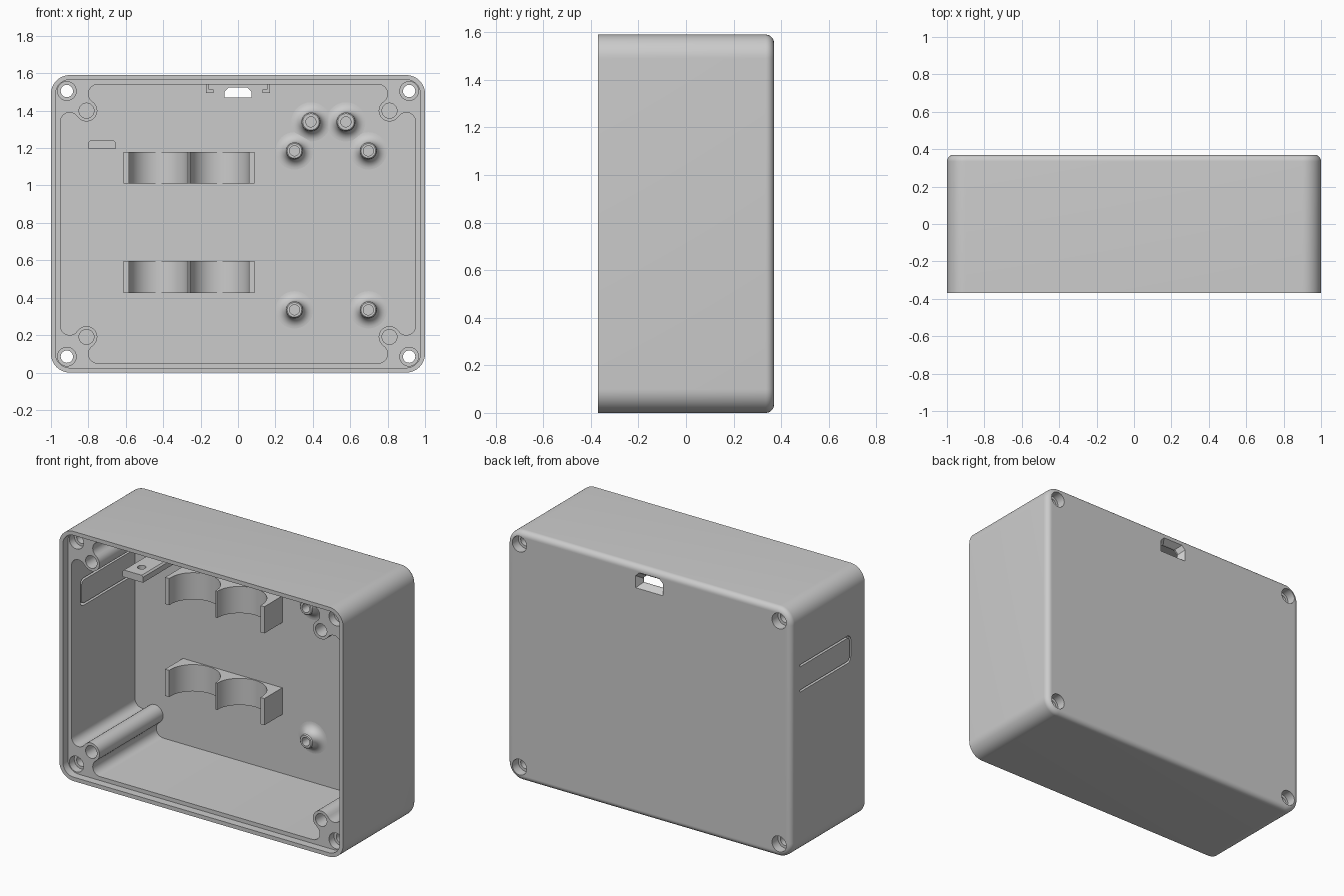
import bpy, bmesh
from math import sin, cos, pi, radians

cube = bpy.data.objects.get("Cube")
if cube:
    bpy.data.objects.remove(cube, do_unlink=True)

grey = bpy.data.materials.new("light_grey_plastic")
grey.use_nodes = True
GREY = (0.6, 0.6, 0.6, 1)
grey.diffuse_color = GREY
grey.node_tree.nodes["Principled BSDF"].inputs["Base Color"].default_value = GREY

HALF_W, HEIGHT, FRONT, BACK, WALL = 1.0, 1.59, -0.37, 0.37, 0.05
FLOOR = BACK - WALL
MID = HEIGHT / 2


def loft(name, rings):
    """Skin a list of equal-length 3D rings and cap both ends."""
    bm = bmesh.new()
    vs = [[bm.verts.new(p) for p in ring] for ring in rings]
    n = len(rings[0])
    for a, b in zip(vs, vs[1:]):
        for i in range(n):
            j = (i + 1) % n
            bm.faces.new((a[i], a[j], b[j], b[i]))
    bm.faces.new(vs[0])
    bm.faces.new(vs[-1][::-1])
    bmesh.ops.recalc_face_normals(bm, faces=bm.faces)
    me = bpy.data.meshes.new(name)
    bm.to_mesh(me)
    bm.free()
    me.materials.append(grey)
    ob = bpy.data.objects.new(name, me)
    bpy.context.collection.objects.link(ob)
    return ob


def at_y(pts, y):
    return [(x, y, z) for x, z in pts]


def prism(name, pts, y0, y1):
    return loft(name, [at_y(pts, y0), at_y(pts, y1)])


def arc(cx, cz, r, a0, a1, n=10):
    angles = [radians(a0 + (a1 - a0) * i / n) for i in range(n + 1)]
    return [(cx + r * cos(a), cz + r * sin(a)) for a in angles]


def circle(cx, cz, r, n=32):
    return arc(cx, cz, r, 0, 360, n)[:-1]


def turned(name, cx, cz, profile):
    """Turned part along y from (radius, y) pairs."""
    return loft(name, [at_y(circle(cx, cz, r), y) for r, y in profile])


def rounded_rect(inset, radius=0.1):
    r = radius - inset
    dx, dz = HALF_W - radius, MID - radius
    pts = []
    for sx, sz, a in ((1, 1, 0), (-1, 1, 90), (-1, -1, 180), (1, -1, 270)):
        pts += arc(sx * dx, MID + sz * dz, r, a, a + 90, 12)
    return pts


def rect(x0, x1, z0, z1):
    return [(x0, z0), (x1, z0), (x1, z1), (x0, z1)]


def cut(target, cutters):
    for c in cutters:
        c.hide_render = True
        m = target.modifiers.new("cut", 'BOOLEAN')
        m.operation, m.solver, m.object = 'DIFFERENCE', 'EXACT', c
        bpy.context.view_layer.objects.active = target
        bpy.ops.object.modifier_apply(modifier=m.name)
        bpy.data.objects.remove(c, do_unlink=True)


parts = []

# Outer body with a rounded back edge
ROUND = 0.035
rings = [at_y(rounded_rect(0), FRONT)]
for u, v in arc(0, 0, ROUND, 0, 90, 8):
    rings.append(at_y(rounded_rect(ROUND - u), BACK - ROUND + v))
body = loft("enclosure_body", rings)
parts.append(body)

# Cavity outline, flowing round a screw post in each corner
quarter = (arc(0.25, 0.10, 0.05, 270, 123.7) + arc(0.19, 0.19, 0.058, -56.3, 146.3, 14)
           + arc(0.10, 0.25, 0.05, -33.7, -180))
outline = []
for sx, sz in ((1, 1), (1, -1), (-1, -1), (-1, 1)):
    q = [(sx * (HALF_W - u), MID + sz * (MID - v)) for u, v in quarter]
    outline += q if sx == sz else q[::-1]
LEDGE = FRONT + 0.05
cutters = [prism("lip_cutter", rounded_rect(0.025), FRONT - 0.1, LEDGE),
           prism("cavity_cutter", outline, FRONT - 0.05, FLOOR)]

# Corner screw holes, counterbores and lid screw holes
for sx in (-1, 1):
    for sz in (-1, 1):
        x, z = sx * 0.915, MID + sz * 0.71
        cutters += [
            turned("hole_cutter", x, z, [(0.033, -0.5), (0.033, 0.5)]),
            turned("counterbore_cutter", x, z, [(0.05, BACK - 0.06), (0.05, 0.5)]),
            turned("pocket_cutter", x, z, [(0.05, -0.5), (0.05, LEDGE + 0.05)]),
            turned("lid_hole_cutter", sx * 0.81, MID + sz * 0.605,
                   [(0.04, -0.5), (0.04, 0.0)])]


# Port opening, flared towards the back
def port(g):
    w, lo, hi, c = 0.072 + g, 1.47 - g, 1.525 + g, 0.025
    return [(-w, lo), (w, lo), (w, hi - c), (w - c, hi), (c - w, hi), (-w, hi - c)]


cutters += [prism("port_cutter", port(0), FLOOR - 0.05, 0.5),
            loft("port_flare_cutter", [at_y(port(0), FLOOR + 0.012),
                                       at_y(port(0.024), BACK + 0.001)])]

# U-shaped slot that frees a flexible button in the side wall
y0, y1, z0, z1, r, gap = -0.23, 0.28, 1.04, 1.215, 0.035, 0.014
u_shape = [(y1, z0)] + arc(y0 + r, z0 + r, r, 270, 180) + arc(y0 + r, z1 - r, r, 180, 90)
u_shape += [(y1, z1), (y1, z1 - gap)]
u_shape += arc(y0 + r, z1 - r, r - gap, 90, 180) + arc(y0 + r, z0 + r, r - gap, 180, 270)
u_shape += [(y1, z0 + gap)]
cutters.append(loft("button_slot_cutter",
                    [[(x, y, z) for y, z in u_shape] for x in (-1.1, -0.9)]))
cut(body, cutters)

# Cell cradles: blocks with two round seats
for name, z in (("lower_cell_cradle", 0.425), ("upper_cell_cradle", 1.01)):
    seats = (arc(-0.425, 0.155, 0.158, 180, 0, 24) + arc(-0.098, 0.155, 0.158, 180, 0, 24))
    section = ([(-0.612, 0.335), (-0.612, 0.14), (-0.583, 0.14)] + seats
               + [(0.06, 0.14), (0.088, 0.14), (0.088, 0.335)])
    parts.append(loft(name, [[(x, y, h) for x, y in section] for h in (z, z + 0.17)]))

# Board standoffs with flared feet and screw holes
spots = ((0.302, 0.335), (0.697, 0.335), (0.302, 1.185), (0.697, 1.185),
         (0.39, 1.34), (0.577, 1.34))
for i, (x, z) in enumerate(spots):
    top = 0.25
    R = 0.045 if i < 4 else 0.05
    foot = [(R + 0.055 - u, FLOOR - 0.055 + v)
            for u, v in arc(0, 0, 0.055, 90, 0, 8)]
    profile = [(R + 0.055, FLOOR + 0.01)] + foot
    profile += [(R, top + 0.006), (R - 0.006, top), (0.027, top), (0.027, FLOOR - 0.005)]
    parts.append(turned("standoff_%d" % (i + 1), x, z, profile))

# Tab with a cross hole
tab = prism("drilled_tab", [(-0.8, 1.195), (-0.655, 1.195), (-0.655, 1.23),
                            (-0.665, 1.24), (-0.79, 1.24), (-0.8, 1.23)], -0.02, 0.335)
cut(tab, [loft("tab_hole_cutter", [[(x, y, z) for x, y in circle(-0.728, 0.07, 0.025)]
                                   for z in (1.1, 1.3)])])
parts.append(tab)

# L-shaped guides either side of the port
for name, s in (("left_port_guide", 1), ("right_port_guide", -1)):
    ell = [(0.172, 1.55), (0.172, 1.495), (0.132, 1.495),
           (0.132, 1.513), (0.155, 1.513), (0.155, 1.55)]
    parts.append(prism(name, [(s * x, z) for x, z in ell], 0.17, 0.335))

# Smooth shading with sharp edges kept
bpy.ops.object.select_all(action='DESELECT')
for ob in parts:
    ob.select_set(True)
bpy.context.view_layer.objects.active = body
bpy.ops.object.shade_smooth_by_angle(angle=radians(30))
